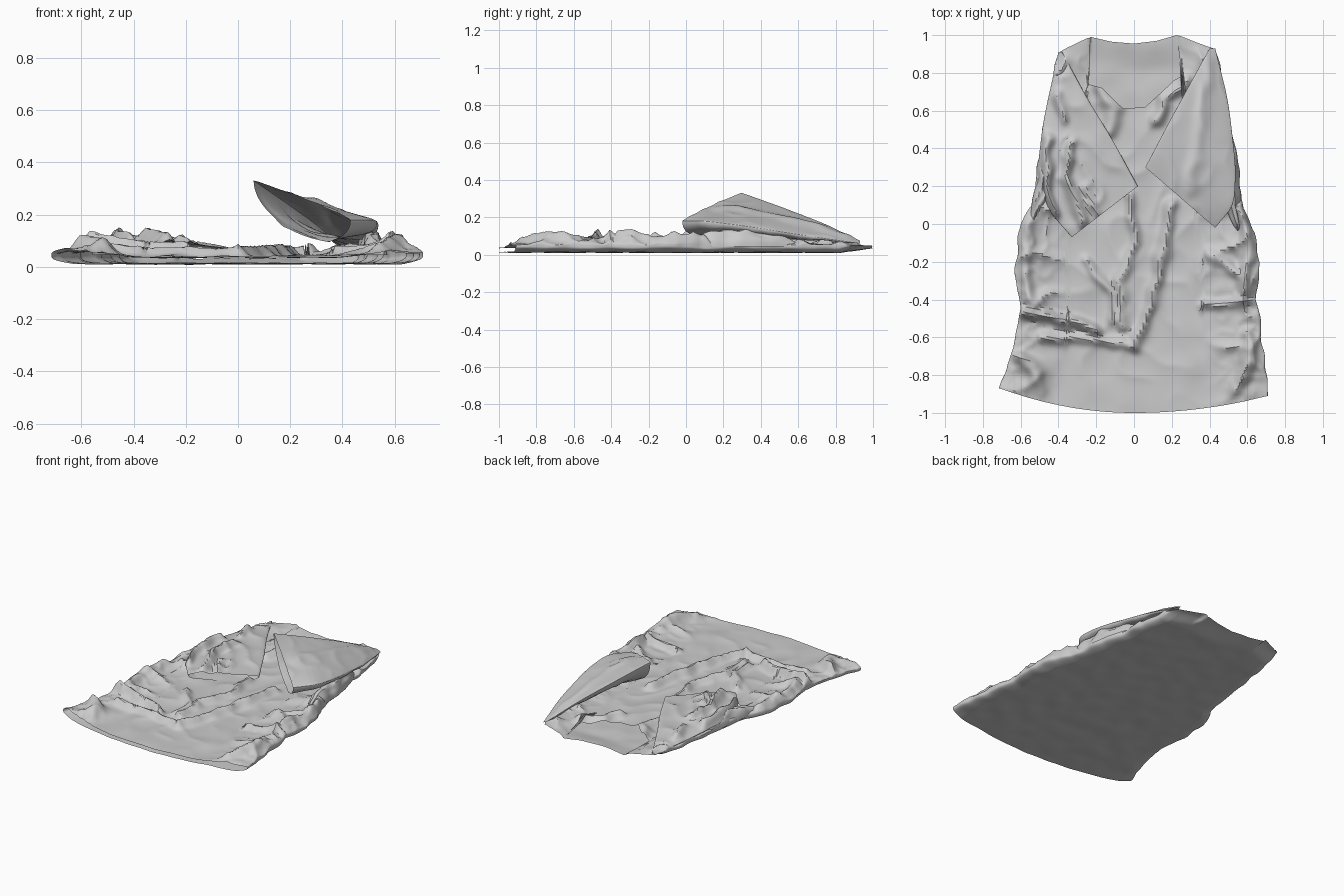
import bpy, math
from mathutils import Vector, noise

if "Cube" in bpy.data.objects:
    bpy.data.objects.remove(bpy.data.objects["Cube"])


def interp(table, t):
    """Piecewise linear lookup in (key, value) pairs."""
    if t <= table[0][0]:
        return table[0][1]
    for (a, p), (b, q) in zip(table, table[1:]):
        if t <= b:
            return p + (q - p) * (t - a) / (b - a)
    return table[-1][1]


def smooth(a, b, t):
    t = max(0.0, min(1.0, (t - a) / (b - a)))
    return t * t * (3 - 2 * t)


def crease(x, y, scale, seed):
    """Sharp-crested cloth noise, 0..1."""
    n = noise.noise(Vector((x * scale, y * scale, seed)))
    return (1 - min(1, abs(n) * 2.2)) ** 2


def folds(x, y, lines):
    """Height of the tallest fold line at a point: (width, height, points)."""
    h = 0.0
    p = Vector((x, y)) + 0.025 * Vector((noise.noise(Vector((x * 9, y * 9, 3))),
                                         noise.noise(Vector((x * 9, y * 9, 8)))))
    for w, top, pts in lines:
        for a, b in zip(pts, pts[1:]):
            a, b = Vector(a), Vector(b)
            d = b - a
            k = max(0, min(1, (p - a).dot(d) / d.length_squared))
            dist = (p - a - d * k).length / w
            if dist < 2.5:
                h = max(h, top * math.exp(-dist * dist * 1.2))
    return h


def make_object(name, rows, closed=True):
    n = len(rows[0])
    faces = []
    for r in range(len(rows) - 1):
        for i in range(n if closed else n - 1):
            j = (i + 1) % n
            faces.append((r * n + i, r * n + j, r * n + n + j, r * n + n + i))
    mesh = bpy.data.meshes.new(name)
    mesh.from_pydata([v for row in rows for v in row], [], faces)
    mesh.update()
    ob = bpy.data.objects.new(name, mesh)
    bpy.context.collection.objects.link(ob)
    bpy.ops.object.select_all(action='DESELECT')
    ob.select_set(True)
    bpy.context.view_layer.objects.active = ob
    bpy.ops.object.shade_smooth_by_angle(angle=math.radians(35))
    return ob


# Outline of the dress
RIGHT = [(-0.91, .71), (-.6, .68), (-.4, .65), (-.2, .665), (-.05, .64), (.08, .58),
         (.2, .56), (.4, .52), (.7, .48), (.9, .44), (.94, .41)]
LEFT = [(-.87, .71), (-.7, .65), (-.45, .60), (-.25, .635), (0, .6), (.1, .54),
        (.35, .50), (.6, .465), (.91, .40)]
BACK_TOP = [(-1, .91), (-.57, .99), (-.3, .965), (0, .955), (.3, .97), (.55, 1), (1, .93)]
FRONT_TOP = [(-1, .91), (-.59, .99), (-.55, .74), (-.38, .72), (-.12, .61),
             (.12, .62), (.45, .76), (.53, .78), (.57, 1), (1, .93)]

# Big folds on the skirt front, waist, sides and neckline
BODY_FOLDS = [
    (.035, .035, [(-.03, .15), (.01, -.1), (-.08, -.3), (-.05, -.55)]),
    (.035, .045, [(.2, .1), (.14, -.2), (.08, -.45), (0, -.65)]),
    (.03, .03, [(-.25, -.2), (-.13, -.35), (-.1, -.5)]),
    (.03, .06, [(-.6, -.47), (-.38, -.51), (-.2, -.56)]),
    (.03, .035, [(-.48, -.6), (-.25, -.61), (0, -.65)]),
    (.03, .04, [(.65, -.4), (.5, -.42), (.38, -.43)]),
    (.03, .03, [(.63, -.3), (.52, -.25), (.4, -.15)]),
    (.04, .04, [(-.18, .72), (-.1, .6), (-.13, .5)]),
    (.035, .04, [(.28, .75), (.16, .67), (.12, .55)]),
    (.04, .04, [(-.57, 0), (-.58, -.2), (-.56, -.4)]),
    (.04, .05, [(.57, .1), (.61, -.1), (.6, -.35)]),
    (.04, .04, [(-.6, -.72), (-.52, -.8), (-.5, -.88)]),
    (.04, .04, [(.6, -.6), (.6, -.75), (.54, -.88)]),
]


# Dress body: a flattened tube, open at hem and neckline
def body_point(a, v):
    u, s = math.cos(a), math.sin(a)
    front = s >= 0
    bottom = -1 + (.13 if u < 0 else .09) * u * u
    top = interp(FRONT_TOP if front else BACK_TOP, u)
    y = bottom + (top - bottom) * v
    x = u * interp(RIGHT if u > 0 else LEFT, y)
    edge = smooth(.78, 1, abs(u))
    x += edge * .022 * noise.noise(Vector((u * 3, y * 9, 2)))
    mid = .05 + .02 * edge * noise.noise(Vector((u, y * 5, 6)))
    if front:
        side = smooth(.5, .85, abs(u))
        calm = smooth(-1.0, -.72, y)
        z = .036 + .018 * side
        z += folds(x, y, BODY_FOLDS) * (.3 + .7 * calm)
        z += (.008 + .028 * side) * crease(x, y, 5, 1.7) * (.25 + .75 * calm)
        z += .01 * side * crease(x, y, 11, 4.2)
        z += .006 * noise.noise(Vector((x * 6, y * 6, 9)))
    else:
        z = .013 + .006 * noise.noise(Vector((x * 8, y * 8, 0)))
        z += .02 * smooth(.8, 1, y)
    z = mid + (z - mid) * min(1, abs(s) * 2.2) ** .6
    # shoulder seams pinch the two layers together
    pinch = smooth(.93, 1, v) * smooth(.56, .62, abs(u))
    return (x, y, max(.002, z + (.05 - z) * pinch))


AROUND, UP = 260, 130
make_object("dress_body", [[body_point(2 * math.pi * i / AROUND, r / UP)
                            for i in range(AROUND)] for r in range(UP + 1)])


# Sleeves: flattened tubes from shoulder to open cuff
def sleeve(name, inner, outer, puff, sag, lines, rough, seed):
    def along(pts, t):
        keys = [i / (len(pts) - 1) for i in range(len(pts))]
        def at(s):
            return Vector([interp([(k, p[c]) for k, p in zip(keys, pts)], s) for c in range(3)])
        d = .06
        return (at(t) + at(max(0, t - d)) + at(min(1, t + d))) / 3 if d < t < 1 - d else at(t)
    rows = []
    n, m = 90, 60
    for r in range(m + 1):
        v = r / m
        p, q = along(inner, v), along(outer, v)
        row = []
        for i in range(n):
            a = 2 * math.pi * i / n
            c = p.lerp(q, .5 - .5 * math.cos(a))
            s = math.sin(a)
            if s > 0:
                c.z += puff * s * smooth(0, .3, v) + folds(c.x, c.y, lines) * min(1, 2 * s)
                c.z += rough * crease(c.x, c.y, 6, seed) * s
            else:
                c.z += sag * v * s + .012 * s * crease(c.x, c.y, 6, seed + 2)
            c.z = max(c.z, .04)
            row.append(c)
        rows.append(row)
    return make_object(name, rows)


# Sleeve lying flat across the front
sleeve("flat_sleeve",
       [(-.38, .91, .06), (-.25, .67, .075), (-.11, .44, .075), (.02, .20, .06)],
       [(-.40, .91, .05), (-.48, .55, .075), (-.51, .3, .085), (-.46, .08, .085), (-.33, -.07, .08)],
       .012, .03,
       [(.03, .045, [(-.33, .42), (-.36, .25), (-.28, .02)]),
        (.03, .05, [(-.45, .45), (-.47, .25), (-.42, .05)]),
        (.03, .03, [(-.4, .68), (-.38, .56)]),
        (.025, .025, [(-.25, .2), (-.2, .05)])], .018, 3.1)

# Sleeve standing up like a tent
sleeve("raised_sleeve",
       [(.40, .93, .075), (.29, .73, .17), (.17, .51, .255), (.06, .30, .33)],
       [(.43, .93, .06), (.50, .65, .10), (.54, .3, .155), (.53, .1, .18), (.43, -.02, .18)],
       .008, .13, [(.04, .012, [(.4, .85), (.35, .5), (.3, .2)])], .006, 7.3)


# Crumpled gathers linking the sleeves to the side seams
def gather(name, path, width, height, seed):
    rows = []
    for r in range(41):
        t = r / 40
        y = path[0][0] + (path[-1][0] - path[0][0]) * t
        x = interp(path, y)
        grow = math.sin(math.pi * t) ** .5
        row = []
        for i in range(19):
            a = math.pi * i / 18
            k = grow * (1 + .35 * noise.noise(Vector((math.cos(a) * 2, y * 11, seed))))
            row.append((x - width * math.cos(a) * k, y, .045 + height * math.sin(a) * k))
        rows.append(row)
    make_object(name, rows, closed=False)


gather("left_side_gather", [(-.02, -.55), (.15, -.49), (.45, -.46)], .04, .07, 1)
gather("right_side_gather", [(-.05, .56), (.1, .52), (.3, .51), (.6, .46)], .05, .085, 5)
